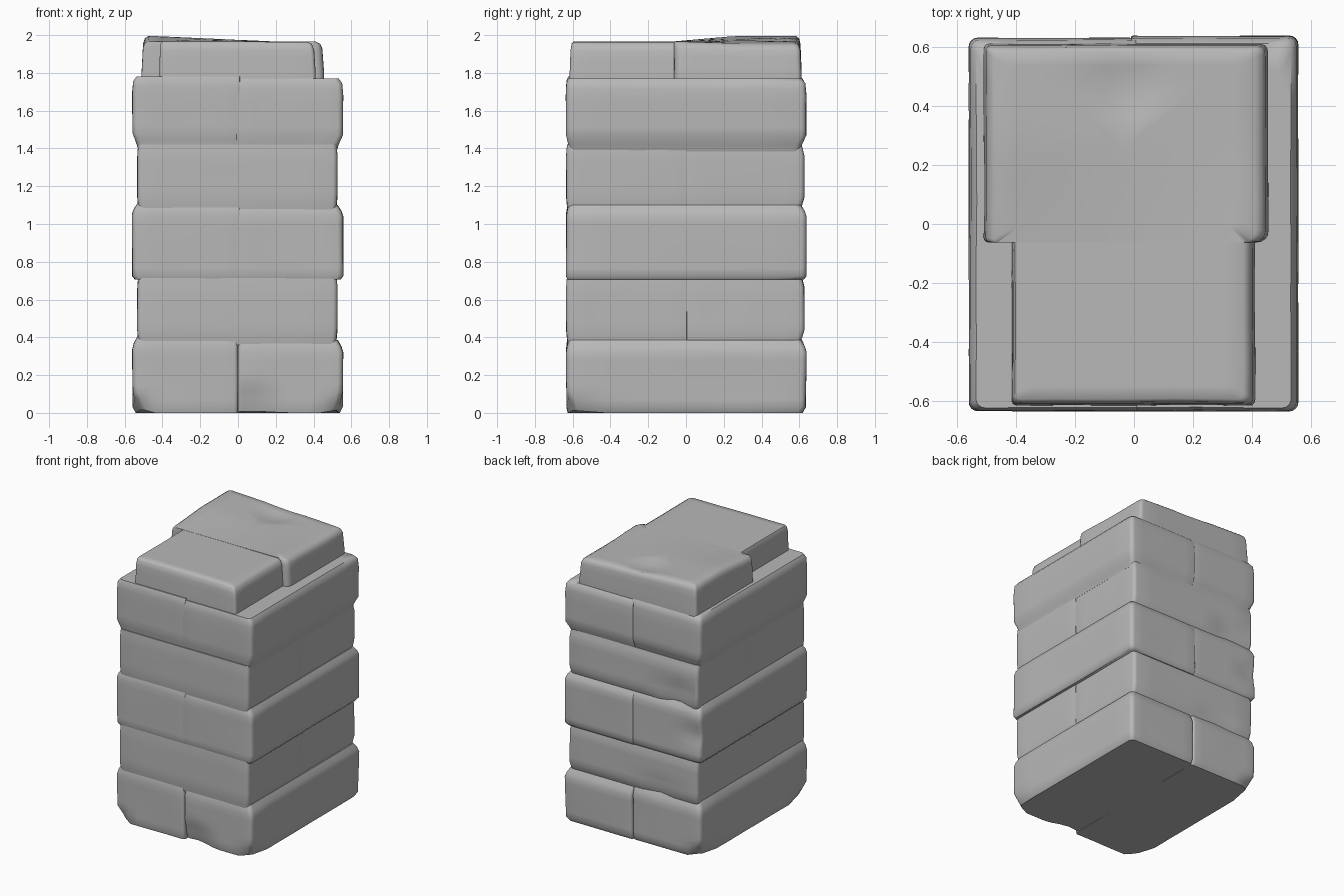
import bpy, bmesh, math
from mathutils import Vector, noise

if "Cube" in bpy.data.objects:
    bpy.data.objects.remove(bpy.data.objects["Cube"])

grey = bpy.data.materials.new("dark_stone")
grey.diffuse_color = (0.48, 0.48, 0.48, 1)
grey.use_nodes = True
grey.node_tree.nodes["Principled BSDF"].inputs["Base Color"].default_value = grey.diffuse_color


def ring_points(x0, x1, y0, y1, radii, n=7, arc=4):
    """Rounded rectangle, counter-clockwise, with subdivided straight sides."""
    centres = [(x0, y0, 1, 1, 180), (x1, y0, -1, 1, 270),
               (x1, y1, -1, -1, 0), (x0, y1, 1, -1, 90)]
    arcs = []
    for (cx, cy, sx, sy, a0), r in zip(centres, radii):
        arcs.append([Vector((cx + sx * r + r * math.cos(math.radians(a0 + 90 * i / arc)),
                             cy + sy * r + r * math.sin(math.radians(a0 + 90 * i / arc)), 0))
                     for i in range(arc + 1)])
    pts = []
    for k in range(4):
        pts += arcs[k]
        a, b = arcs[k][-1], arcs[(k + 1) % 4][0]
        pts += [a.lerp(b, i / n) for i in range(1, n)]
    return pts


def stone(name, box, profile, weights, radii, top=None, dents=(), wobble=0.006):
    """Loft a worn block; profile = (z, inset), weights scale inset per left/right/front/back."""
    x0, x1, y0, y1 = box
    l, r, f, b = weights
    rows = []
    for (za, ia), (zb, ib) in zip(profile, profile[1:]):
        steps = max(1, round((zb - za) / 0.04))
        rows += [(za + (zb - za) * i / steps, ia + (ib - ia) * i / steps) for i in range(steps)]
    rows.append(profile[-1])
    zmin, zmax = rows[0][0], rows[-1][0]
    mid = Vector(((x0 + x1) / 2, (y0 + y1) / 2, 0))
    bm = bmesh.new()

    def adjust(p):
        if top:
            p.z = zmin + (p.z - zmin) / (zmax - zmin) * (top(p.x, p.y) - zmin)
        for c, rad, push in dents:
            d = (p - Vector(c)).length / rad
            if d < 1:
                p += Vector(push) * (1 - d * d) ** 2
        return p

    rings = []
    for z, i in rows:
        ring = []
        for p in ring_points(x0 + i * l, x1 - i * r, y0 + i * f, y1 - i * b, radii):
            p.z = z
            w = wobble * (0.5 + 0.5 * noise.noise(p * 3.5))
            p.x -= w * (1 if p.x > mid.x else -1)
            p.y -= w * (1 if p.y > mid.y else -1)
            ring.append(bm.verts.new(adjust(p)))
        rings.append(ring)
    # concentric rings closing the top
    rim = [(v.co.x, v.co.y) for v in rings[-1]]
    for s in (0.85, 0.7, 0.5, 0.3, 0.12):
        rings.append([bm.verts.new(adjust(Vector((mid.x + (x - mid.x) * s,
                                                  mid.y + (y - mid.y) * s, zmax))))
                      for x, y in rim])
    for a, c in zip(rings, rings[1:]):
        for k in range(len(a)):
            m = (k + 1) % len(a)
            bm.faces.new((a[k], a[m], c[m], c[k]))
    bm.faces.new(rings[-1])
    bm.faces.new(rings[0][::-1])
    bmesh.ops.recalc_face_normals(bm, faces=bm.faces)
    me = bpy.data.meshes.new(name)
    bm.to_mesh(me)
    bm.free()
    me.materials.append(grey)
    ob = bpy.data.objects.new(name, me)
    bpy.context.collection.objects.link(ob)
    bpy.ops.object.select_all(action='DESELECT')
    ob.select_set(True)
    bpy.context.view_layer.objects.active = ob
    bpy.ops.object.shade_smooth_by_angle(angle=math.radians(50))


# Wide courses: two long stones side by side, meeting at x = 0
wide = {
    "base": ([(0, 0.02), (0.03, 0.004), (0.32, 0), (0.36, 0.01), (0.395, 0.03)], 0.02),
    "middle": ([(0.705, 0.015), (0.725, 0), (1.04, 0), (1.07, 0.01), (1.1, 0.03)], 0.006),
    "upper": ([(1.385, 0.035), (1.42, 0.025), (1.47, 0.002), (1.68, 0), (1.745, 0.006),
               (1.77, 0.025)], 0.006),
}
for course, (prof, inner) in wide.items():
    lap = 0.003 if course == "base" else 0.012
    stone(course + "_left_stone", (-0.563, lap, -0.638, 0.634),
          [(z + (0.012 if k > 1 else 0), i) for k, (z, i) in enumerate(prof)],
          (1, 0, 0.5, 1), (0.03, inner, inner, 0.03),
          dents=[((-0.56, -0.635, 0), 0.12, (0.03, 0.03, 0.02)),
                 ((-0.56, 0.635, 0), 0.12, (0.03, -0.04, 0.02)),
                 ((-0.5, 0.63, 0.9), 0.12, (0, -0.02, 0))])
    stone(course + "_right_stone", (-lap, 0.56, -0.638, 0.641),
          [(z - (0.008 if k > 2 and course == "base" else 0), i) for k, (z, i) in enumerate(prof)],
          (0, 1, 0.5, 1), (inner, 0.03, 0.03, inner),
          dents=[((0.08, -0.635, 0), 0.2, (0, 0.035, 0.008)),
                 ((0.557, -0.635, 0), 0.12, (-0.02, 0.03, 0.015))])

# Narrow courses: front and back stones, meeting at y = 0
for course, z0, z1 in (("lower_narrow", 0.36, 0.725), ("upper_narrow", 1.06, 1.42)):
    prof = [(z0, 0.03), (z0 + 0.04, 0.012), (z0 + 0.08, 0), (z1 - 0.06, 0), (z1, 0.015)]
    stone(course + "_front_stone", (-0.535, 0.528, -0.636, 0.006), prof,
          (0.3, 0.3, 0.3, 0), (0.025, 0.025, 0.003, 0.003), wobble=0.004)
    stone(course + "_back_stone", (-0.535, 0.526, -0.006, 0.629), prof,
          (0.3, 0.3, 0, 1), (0.003, 0.003, 0.025, 0.025),
          dents=[((-0.36, 0.62, 1.17), 0.14, (0, -0.035, 0)),
                 ((-0.25, 0.62, 0.45), 0.12, (0, -0.02, 0))], wobble=0.005)

# Cap: wider back slab whose top tilts up to the back left, narrower front slab
stone("cap_back_slab", (-0.513, 0.458, -0.065, 0.615),
      [(1.74, 0), (1.80, 0), (1.93, 0.008), (1.955, 0.018), (1.967, 0.04)],
      (0.9, 1.1, 0, 0.7), (0.015, 0.04, 0.025, 0.02),
      top=lambda x, y: 1.967 + (0.008 - 0.045 * x) * min(1, max(0, y + 0.06) * 3),
      dents=[((-0.03, 0.47, 1.97), 0.17, (0, 0, -0.025))])
stone("cap_front_slab", (-0.418, 0.413, -0.618, 0.0),
      [(1.74, 0), (1.79, 0), (1.92, 0.006), (1.955, 0.015), (1.966, 0.03)],
      (0.4, 1.3, 0.7, 0), (0.02, 0.02, 0.005, 0.005),
      top=lambda x, y: 1.966 - 0.008 * max(0, x))
